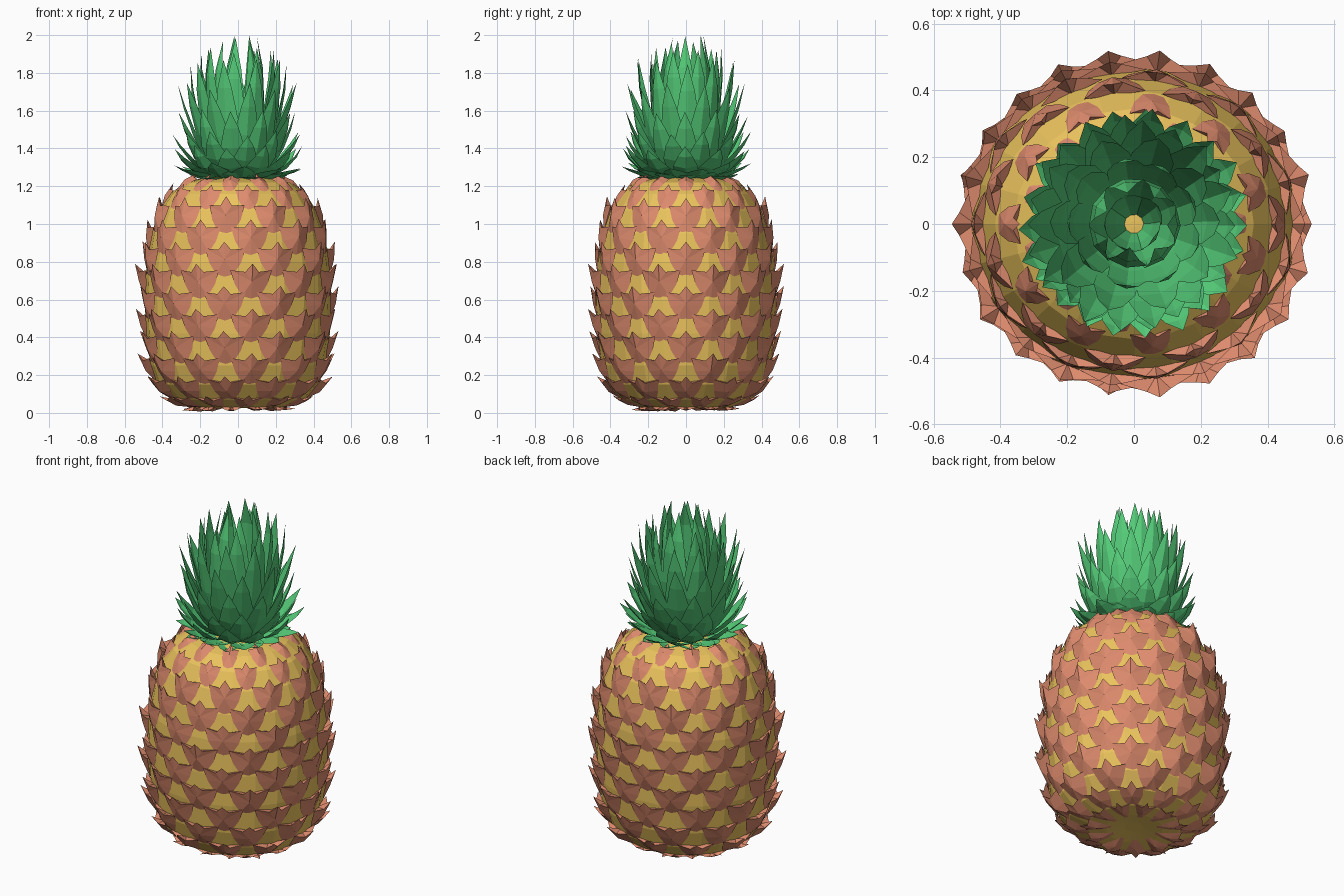
import bpy, math, random
from mathutils import Vector

if "Cube" in bpy.data.objects:
    bpy.data.objects.remove(bpy.data.objects["Cube"])

random.seed(4)
STRETCH = 1.04  # body is slightly wider along x


def make(name, verts, faces, color):
    me = bpy.data.meshes.new(name)
    me.from_pydata(verts, [], faces)
    me.update()
    mat = bpy.data.materials.new(name + "_color")
    mat.diffuse_color = (*color, 1)
    mat.use_nodes = True
    mat.node_tree.nodes["Principled BSDF"].inputs["Base Color"].default_value = mat.diffuse_color
    me.materials.append(mat)
    ob = bpy.data.objects.new(name, me)
    bpy.context.collection.objects.link(ob)
    return ob


# Fruit profile (radius, height)
PROFILE = [(.05, .035), (.15, .025), (.24, .03), (.34, .07), (.41, .15), (.445, .25),
           (.468, .42), (.475, .6), (.465, .8), (.44, .95), (.40, 1.07), (.345, 1.16),
           (.27, 1.22), (.15, 1.25), (.01, 1.26)]


def along(s):
    """Point on the profile at arc length s."""
    for a, b in zip(PROFILE, PROFILE[1:]):
        d = math.dist(a, b)
        if s <= d:
            f = s / d
            return a[0] + (b[0] - a[0]) * f, a[1] + (b[1] - a[1]) * f
        s -= d
    return PROFILE[-1]


def surface(s, ang, h):
    """Point lifted h off the fruit surface."""
    r, z = along(s)
    r0, z0 = along(s - .05)
    r1, z1 = along(s + .05)
    n = Vector((z1 - z0, r0 - r1)).normalized()
    r, z = r + n.x * h, max(z + n.y * h, .005)
    return (r * math.cos(ang) * STRETCH, r * math.sin(ang), z)


# Fruit body
N = 24
verts, faces = [], []
for r, z in PROFILE:
    for k in range(N):
        a = 2 * math.pi * k / N
        verts.append((r * math.cos(a) * STRETCH, r * math.sin(a), z))
for i in range(len(PROFILE) - 1):
    for k in range(N):
        k2 = (k + 1) % N
        faces.append((i * N + k, i * N + k2, (i + 1) * N + k2, (i + 1) * N + k))
for i in (0, len(PROFILE) - 1):
    faces.append(tuple(i * N + k for k in range(N)))
make("fruit_body", verts, faces, (.83, .55, .11))

# Shield-shaped scales: (width fraction, offset up the surface, lift)
SHIELD = [(0, -.095, -.004), (.2, -.08, .0), (.36, -.02, .002), (.46, .055, .012),
          (.14, .045, .032), (0, .085, .052), (-.14, .045, .032), (-.46, .055, .012),
          (-.36, -.02, .002), (-.2, -.08, .0), (0, -.005, .03), (0, .03, -.01)]
PER_ROW, ROWS = 11, 13
verts, faces = [], []
for row in range(ROWS):
    s0 = .15 + row * .116
    step = 2 * math.pi / PER_ROW
    size = 1 if row < 11 else .8
    for k in range(PER_ROW):
        a0 = (k + .5 * (row % 2)) * step
        b = len(verts)
        lift = random.uniform(.75, 1.15) * (.6 if row < 2 or row > 10 else 1)
        for u, v, h in SHIELD:
            verts.append(surface(s0 + v * size, a0 + u * step * .86 * size, h * lift))
        for i in range(10):
            faces.append((b + i, b + (i + 1) % 10, b + 10))
        for i in range(3, 7):
            faces.append((b + i + 1, b + i, b + 11))
make("fruit_scales", verts, faces, (.73, .26, .155))

# Crown leaves: count, base r, control r/z, tip r/z, width
LAYERS = [(11, .10, .22, 1.23, .28, 1.27, .13),
          (11, .12, .25, 1.25, .34, 1.32, .13),
          (11, .12, .28, 1.27, .35, 1.41, .13),
          (11, .12, .27, 1.32, .34, 1.49, .13),
          (11, .12, .26, 1.38, .32, 1.60, .13),
          (11, .11, .25, 1.45, .32, 1.74, .13),
          (10, .10, .25, 1.52, .27, 1.87, .13),
          (9, .08, .22, 1.60, .20, 1.93, .12),
          (7, .06, .19, 1.62, .09, 1.99, .12),
          (5, .02, .10, 1.45, .08, 1.72, .10)]
WIDTHS = [(0, .6), (.25, .95), (.5, 1), (.78, .6)]
verts, faces = [], []
for li, (n, rb, rc, zc, rt, zt, w) in enumerate(LAYERS):
    for k in range(n):
        ang = 2 * math.pi * (k + .5 * (li % 2)) / n + random.uniform(-.06, .06)
        out = Vector((math.cos(ang), math.sin(ang), 0))
        side = Vector((-out.y, out.x, 0))
        tip_z = zt + random.uniform(-.03, .01)
        tip_r = rt + random.uniform(-.02, .01)

        def curve(t):
            p, q, c = (1 - t) ** 2, 2 * t * (1 - t), t * t
            return out * (p * rb + q * rc + c * tip_r) + Vector(
                (0, 0, p * 1.24 + q * zc + c * tip_z))

        b = len(verts)
        for t, f in WIDTHS:
            d = (curve(t + .02) - curve(t)).normalized()
            keel = side.cross(d) * (w * .1 * f)
            p = curve(t)
            verts += [p - side * w * f / 2 - keel, p + keel * .4, p + side * w * f / 2 - keel]
        verts.append(curve(1))
        for i in range(3):
            j = b + i * 3
            faces += [(j, j + 1, j + 4, j + 3), (j + 1, j + 2, j + 5, j + 4)]
        j = b + 9
        faces += [(j, j + 1, j + 3), (j + 1, j + 2, j + 3)]
make("crown_leaves", [tuple(v) for v in verts], faces, (.09, .6, .19))
